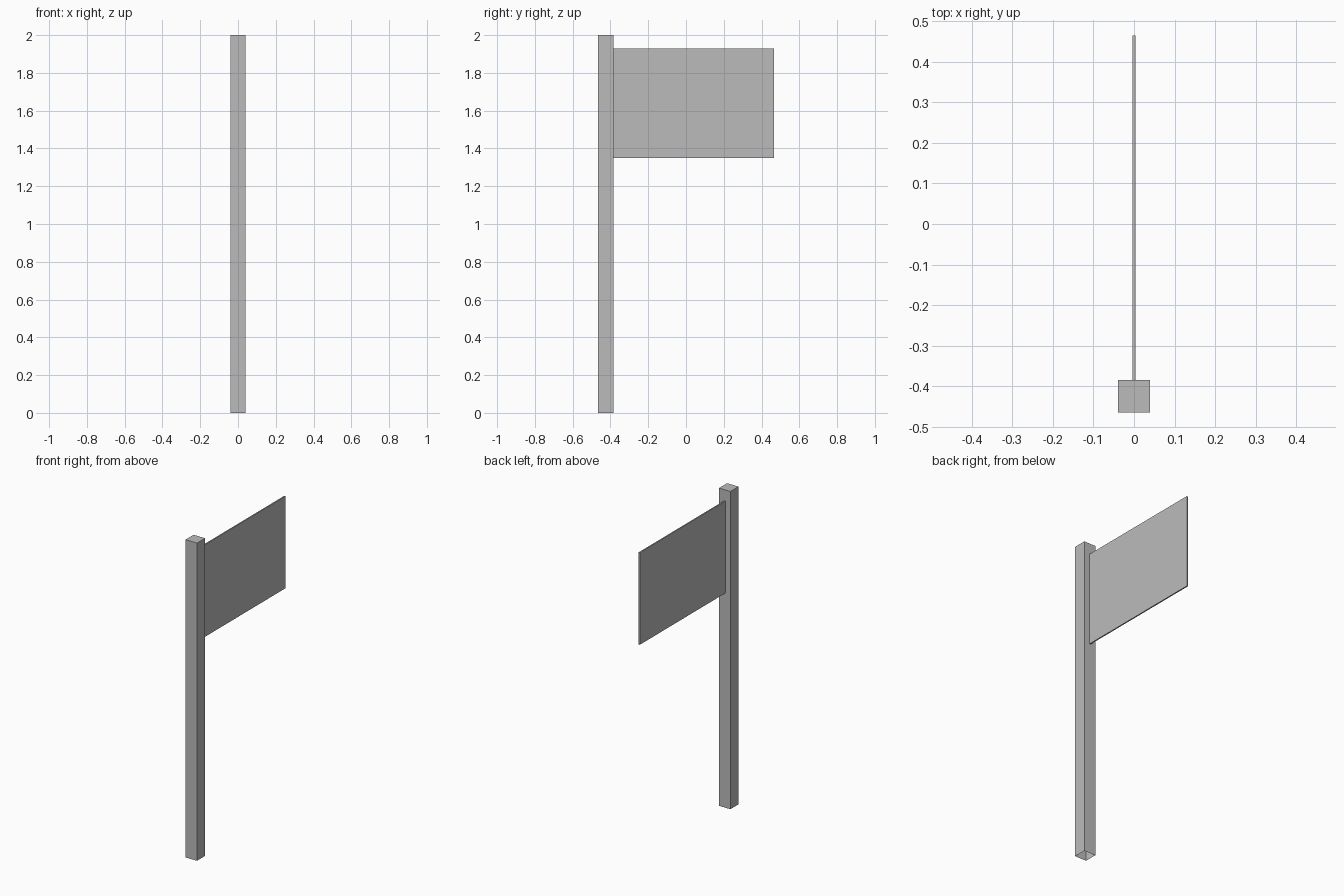
import bpy
import bmesh
from mathutils import Vector

cube = bpy.data.objects.get("Cube")
if cube:
    bpy.data.objects.remove(cube, do_unlink=True)

# One plain grey for the whole model
grey = bpy.data.materials.new("plain_grey")
grey.use_nodes = True
colour = (0.5, 0.5, 0.5, 1)
grey.diffuse_color = colour
grey.node_tree.nodes["Principled BSDF"].inputs["Base Color"].default_value = colour


def box(name, low, high, open_bottom=False):
    """Flat-faced box between two corners, optionally without its underside."""
    low, high = Vector(low), Vector(high)
    bm = bmesh.new()
    bmesh.ops.create_cube(bm, size=1)
    bmesh.ops.scale(bm, vec=high - low, verts=bm.verts)
    bmesh.ops.translate(bm, vec=(low + high) / 2, verts=bm.verts)
    if open_bottom:
        bm.normal_update()
        under = [f for f in bm.faces if f.normal.z < -0.5]
        bmesh.ops.delete(bm, geom=under, context="FACES")
    mesh = bpy.data.meshes.new(name)
    bm.to_mesh(mesh)
    bm.free()
    mesh.materials.append(grey)
    obj = bpy.data.objects.new(name, mesh)
    bpy.context.collection.objects.link(obj)
    return obj


# Square pole, hollow underneath
box("pole", (-0.04, -0.465, 0), (0.04, -0.385, 2), open_bottom=True)

# Thin flag panel reaching back from the pole
box("flag", (-0.004, -0.385, 1.35), (0.004, 0.465, 1.93))
